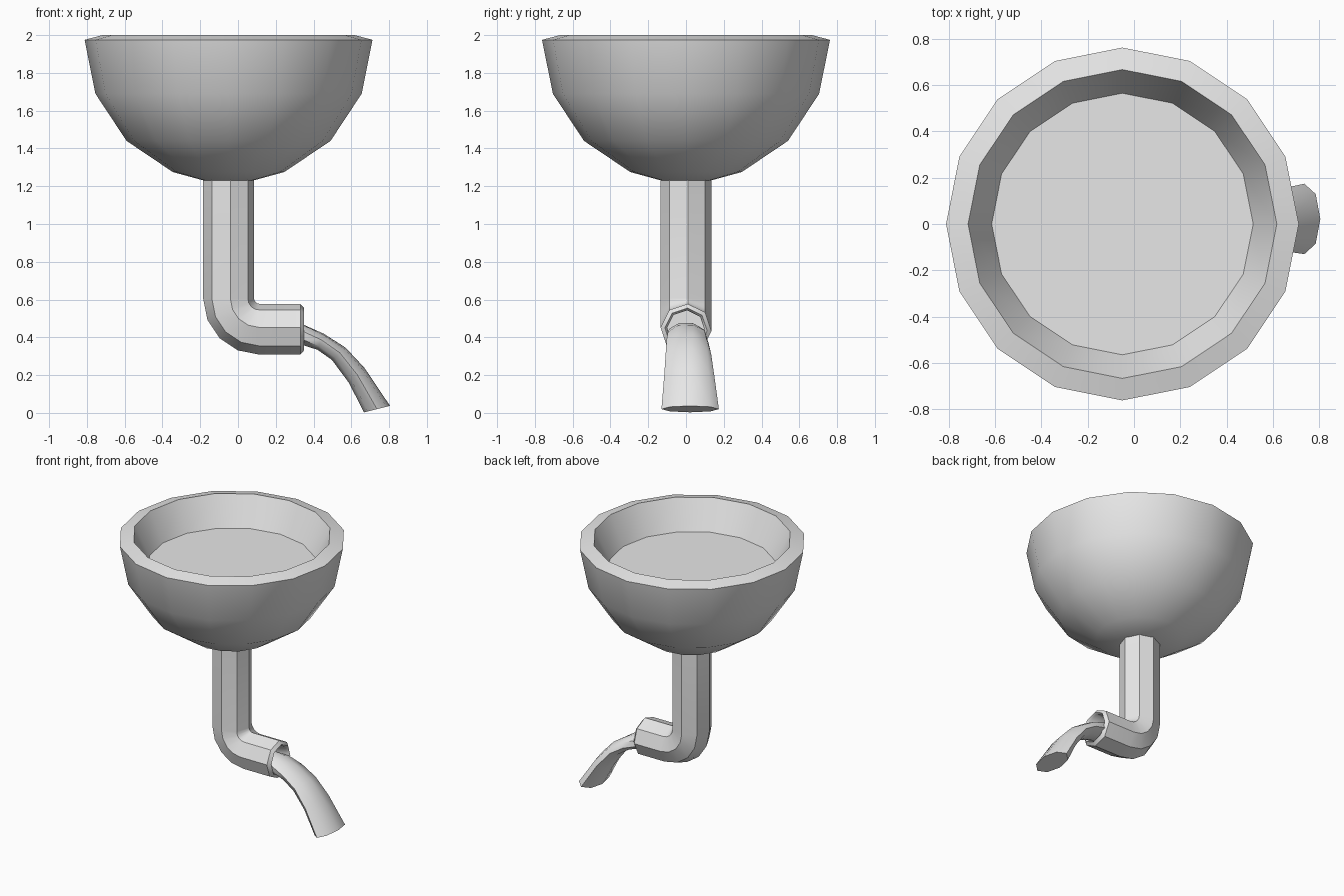
import bpy, bmesh
from math import sin, cos, pi, radians
from mathutils import Vector

cube = bpy.data.objects.get("Cube")
if cube:
    bpy.data.objects.remove(cube)

grey = bpy.data.materials.new("plain grey")
grey.use_nodes = True
colour = (0.8, 0.8, 0.8, 1)
grey.diffuse_color = colour
grey.node_tree.nodes["Principled BSDF"].inputs["Base Color"].default_value = colour

AXIS_X = -0.05
Y = Vector((0, 1, 0))


def ring(centre, u, v, sides, phase=0.0):
    """Closed ring of points around centre, spanned by half-axes u and v."""
    angles = [phase + 2 * pi * i / sides for i in range(sides)]
    return [Vector(centre) + u * cos(a) + v * sin(a) for a in angles]


def loft(name, rings, smooth=35):
    """Skin a list of rings and cap both ends."""
    bm = bmesh.new()
    loops = [[bm.verts.new(p) for p in r] for r in rings]
    for a, b in zip(loops, loops[1:]):
        for i in range(len(a)):
            j = (i + 1) % len(a)
            bm.faces.new((a[i], a[j], b[j], b[i]))
    bm.faces.new(loops[0])
    bm.faces.new(loops[-1])
    bmesh.ops.recalc_face_normals(bm, faces=bm.faces)
    mesh = bpy.data.meshes.new(name)
    bm.to_mesh(mesh)
    bm.free()
    mesh.materials.append(grey)
    obj = bpy.data.objects.new(name, mesh)
    bpy.context.collection.objects.link(obj)
    bpy.ops.object.select_all(action="DESELECT")
    obj.select_set(True)
    bpy.context.view_layer.objects.active = obj
    bpy.ops.object.shade_smooth_by_angle(angle=radians(smooth))
    return obj


# Bowl: outer curve, sloping rim, inner wall and flat floor
profile = [(0.13, 1.23), (0.295, 1.275), (0.54, 1.44), (0.705, 1.69),
           (0.762, 1.975), (0.667, 2.0), (0.565, 1.79)]
loft("bowl", [ring((AXIS_X, 0, z), Vector((r, 0, 0)), Y * r, 16)
              for r, z in profile])

# Drain pipe: straight drop, four-step elbow, bevelled hollow mouth
R, BEND = 0.135, 0.163
pivot = Vector((0.113, 0, 0.606))
turn = radians(4)


def pipe_ring(centre, out, r=R):
    return ring(centre, out * r, Y * r, 8, turn)


rings = [pipe_ring((AXIS_X, 0, 1.25), Vector((1, 0, 0)))]
for step in range(5):
    a = step * pi / 8
    out = Vector((cos(a), 0, sin(a)))
    rings.append(pipe_ring(pivot - out * BEND, out))
up = Vector((0, 0, 1))
for x, r in [(0.33, R), (0.35, 0.112), (0.335, 0.1), (0.2, 0.1)]:
    rings.append(pipe_ring((x, 0, 0.443), up, r))
loft("drain_pipe", rings, 40)

# Stream: flattened tube that widens and twists slightly as it falls
sections = [  # top x, top z, bottom x, bottom z, half width
    (0.25, 0.48, 0.25, 0.37, 0.095),
    (0.35, 0.468, 0.35, 0.354, 0.105),
    (0.455, 0.42, 0.42, 0.333, 0.115),
    (0.57, 0.346, 0.497, 0.28, 0.122),
    (0.67, 0.238, 0.587, 0.159, 0.133),
    (0.805, 0.037, 0.667, 0.003, 0.152)]
rings = []
for i, (tx, tz, bx, bz, w) in enumerate(sections):
    t = i / (len(sections) - 1)
    top, bottom = Vector((tx, 0, tz)), Vector((bx, 0, bz))
    centre = (top + bottom) / 2 + Y * 0.022 * t
    rings.append(ring(centre, (top - bottom) / 2, Y * w, 8, (1 - t) * pi / 8))
loft("water_stream", rings, 50)
